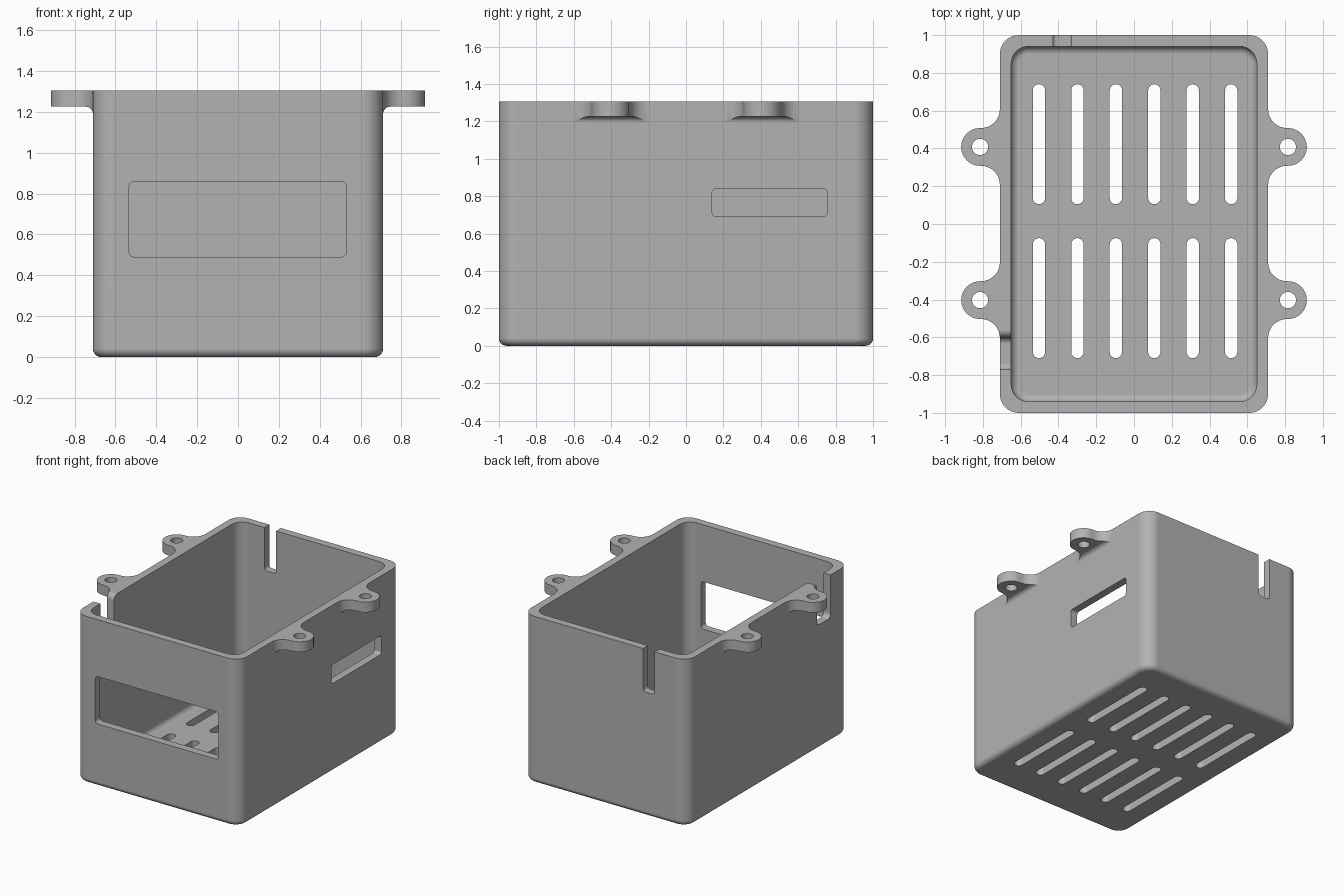
import bpy, bmesh, math
from mathutils import Vector

if "Cube" in bpy.data.objects:
    bpy.data.objects.remove(bpy.data.objects["Cube"], do_unlink=True)

TOP, HX, HY, WALL = 1.305, 0.71, 1.0, 0.06

grey = bpy.data.materials.new("plain grey")
grey.use_nodes = True
grey.diffuse_color = (0.448, 0.448, 0.448, 1)
grey.node_tree.nodes["Principled BSDF"].inputs["Base Color"].default_value = grey.diffuse_color


def rounded(corners, n=8):
    """Outline from (x, y, radius) corners; each corner becomes an arc."""
    out = []
    for i, (x, y, r) in enumerate(corners):
        p = Vector((x, y))
        if r <= 0:
            out.append(p)
            continue
        a = (Vector(corners[i - 1][:2]) - p).normalized()
        b = (Vector(corners[(i + 1) % len(corners)][:2]) - p).normalized()
        half = a.angle(b) / 2
        t = r / math.tan(half)
        c = p + (a + b).normalized() * (r / math.sin(half))
        s, e = p + a * t - c, p + b * t - c
        sweep = s.angle(e)
        for k in range(n + 1):
            f = k / n
            out.append(c + (s * math.sin((1 - f) * sweep) + e * math.sin(f * sweep)) / math.sin(sweep))
    return out


def rect(x0, x1, y0, y1, r):
    return rounded([(x0, y0, r), (x1, y0, r), (x1, y1, r), (x0, y1, r)])


def loft(name, rings):
    """Closed solid through matching rings of 3D points."""
    bm = bmesh.new()
    loops = [[bm.verts.new(p) for p in ring] for ring in rings]
    for lo, hi in zip(loops, loops[1:]):
        for i in range(len(lo)):
            bm.faces.new((lo[i - 1], lo[i], hi[i], hi[i - 1]))
    bm.faces.new(loops[0][::-1])
    bm.faces.new(loops[-1])
    bmesh.ops.remove_doubles(bm, verts=bm.verts, dist=1e-5)
    bmesh.ops.recalc_face_normals(bm, faces=bm.faces)
    mesh = bpy.data.meshes.new(name)
    bm.to_mesh(mesh)
    bm.free()
    obj = bpy.data.objects.new(name, mesh)
    bpy.context.collection.objects.link(obj)
    mesh.materials.append(grey)
    return obj


def prism(name, outline, axis, lo, hi):
    """Extrude an outline along an axis from lo to hi."""
    place = {"x": lambda p, d: (d, p.x, p.y),
             "y": lambda p, d: (p.x, d, p.y),
             "z": lambda p, d: (p.x, p.y, d)}[axis]
    return loft(name, [[place(p, d) for p in outline] for d in (lo, hi)])


def apply_all(obj):
    bpy.ops.object.select_all(action="DESELECT")
    obj.select_set(True)
    bpy.context.view_layer.objects.active = obj
    for m in list(obj.modifiers):
        bpy.ops.object.modifier_apply(modifier=m.name)


def combine(target, tool, operation="DIFFERENCE"):
    m = target.modifiers.new("combine", "BOOLEAN")
    m.object, m.operation, m.solver = tool, operation, "EXACT"
    apply_all(target)
    bpy.data.objects.remove(tool, do_unlink=True)


# Open box: outside from the rounded base up, over the rim, down to the floor
def box_ring(inset, z, radius):
    x, y = HX - inset, HY - inset
    return [(p.x, p.y, z) for p in rect(-x, x, -y, y, radius)]


FIL = 0.04
steps = [k / 6 * math.pi / 2 for k in range(7)]
outer = [(FIL * (1 - math.sin(a)), FIL * (1 - math.cos(a))) for a in steps]
rings = [box_ring(i, z, 0.1 - i) for i, z in outer]
rings += [box_ring(0, TOP, 0.1), box_ring(WALL, TOP, 0.09)]
rings += [box_ring(WALL + i, WALL + z, 0.09 - i) for i, z in reversed(outer)]
box = loft("enclosure_box", rings)

# Screw lugs: plan shape limited by a side profile with a fillet beneath
for side in (-1, 1):
    for cy in (-0.403, 0.408):
        half = [(HX - 0.03, 0.2, 0), (HX, 0.2, 0), (HX, 0.1, 0.1), (0.915, 0.1, 0.1)]
        plan = half + [(x, -y, r) for x, y, r in reversed(half)]
        lug = prism("screw_lug", [Vector((side * p.x, p.y + cy)) for p in rounded(plan)],
                    "z", 1.1, TOP)
        profile = rounded([(0.6, 1.4, 0), (1, 1.4, 0), (1, 1.225, 0), (HX, 1.225, 0.035),
                           (HX, 1.15, 0), (0.6, 1.15, 0)])
        keep = prism("lug_profile", [Vector((side * p.x, p.y)) for p in profile],
                     "y", cy - 0.3, cy + 0.3)
        combine(lug, keep, "INTERSECT")
        hx, r = side * 0.815, 0.043
        combine(lug, prism("screw_hole", rect(hx - r, hx + r, cy - r, cy + r, r), "z", 1, 1.5))
        combine(box, lug, "UNION")

# Floor vent slots
for i in range(6):
    x = -0.503 + 0.2035 * i
    for y0, y1 in ((-0.71, -0.075), (0.105, 0.74)):
        combine(box, prism("vent_slot", rect(x - 0.0325, x + 0.0325, y0, y1, 0.0325),
                           "z", -0.1, 0.12))

# Front display window and side port window
combine(box, prism("front_window", rect(-0.533, 0.53, 0.49, 0.86, 0.025), "y", -1.1, -0.9))
combine(box, prism("side_window", rect(0.14, 0.755, 0.692, 0.84, 0.02), "x", 0.6, 0.8))

# Cable notches in the back rim and in the right rim, the latter with a rounded lead-in
combine(box, prism("back_notch", rect(-0.43, -0.33, 0.97, 1.5, 0.02), "y", 0.9, 1.1))
notch = rounded([(-0.77, 1.4, 0), (-0.77, 0.97, 0.035), (-0.6, 0.97, 0.035),
                 (-0.6, TOP, 0.04), (-0.56, TOP, 0), (-0.56, 1.4, 0)])
combine(box, prism("side_notch", notch, "x", -0.8, -0.6))

# Smooth rounds, crisp edges, flat walls
apply_all(box)
bpy.ops.object.shade_smooth_by_angle(angle=math.radians(30))
weighted = box.modifiers.new("weighted_normals", "WEIGHTED_NORMAL")
weighted.keep_sharp = True
apply_all(box)
